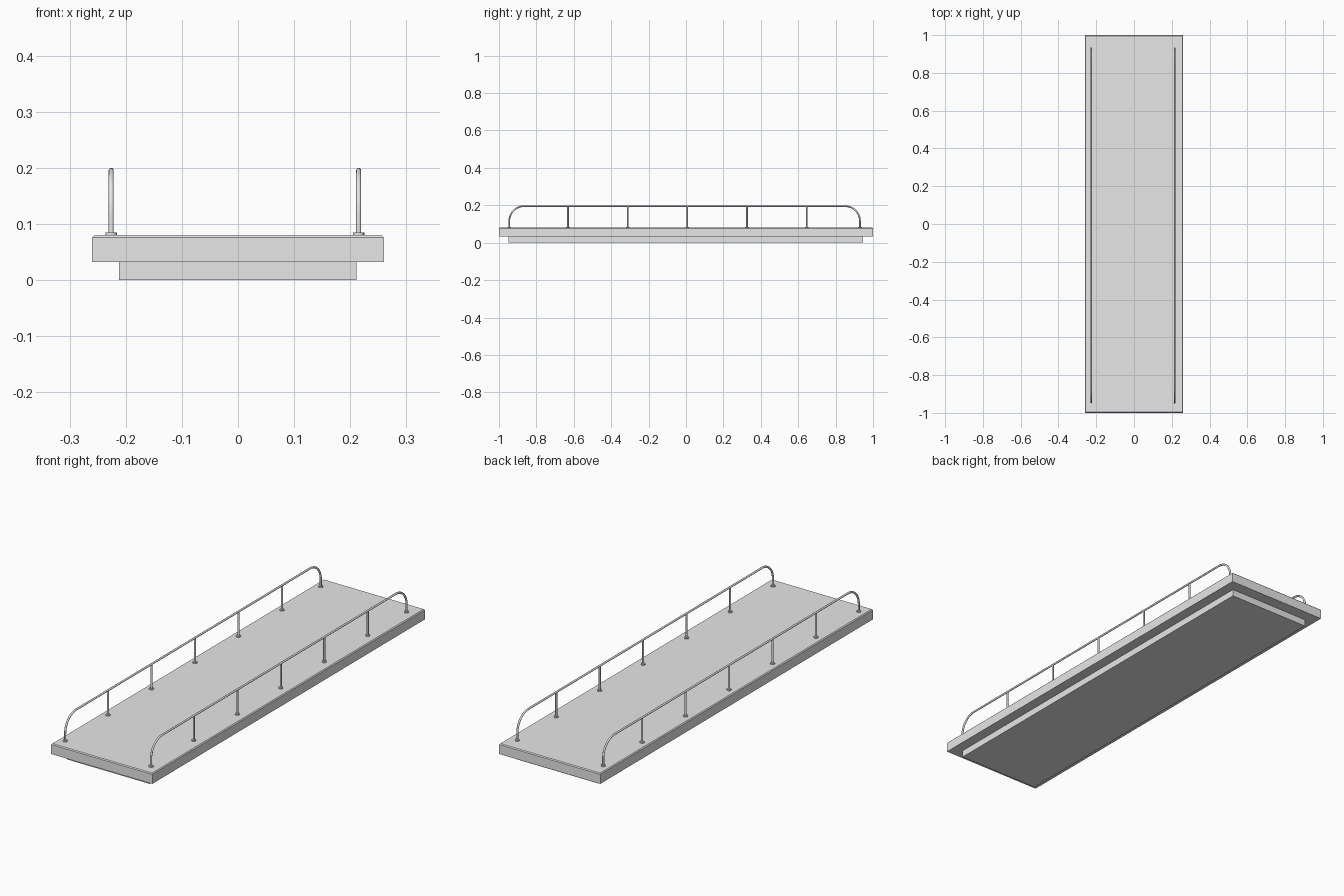
import bpy, bmesh, math
from mathutils import Vector

cube = bpy.data.objects.get("Cube")
if cube:
    bpy.data.objects.remove(cube, do_unlink=True)

grey = bpy.data.materials.new("light_grey")
grey.use_nodes = True
grey.diffuse_color = (0.8, 0.8, 0.8, 1)
grey.node_tree.nodes["Principled BSDF"].inputs["Base Color"].default_value = (0.8, 0.8, 0.8, 1)

DECK_TOP, TUBE_R, RAIL_Z, BEND = 0.08, 0.0045, 0.1955, 0.08
RAIL_FRONT, RAIL_BACK = -0.945, 0.93


def finish(obj):
    obj.data.materials.append(grey)
    return obj


def box(name, low, high):
    low, high = Vector(low), Vector(high)
    bpy.ops.mesh.primitive_cube_add(size=1, location=(low + high) / 2)
    obj = bpy.context.object
    obj.name = name
    obj.scale = high - low
    bpy.ops.object.transform_apply(location=False, rotation=False, scale=True)
    return finish(obj)


def cylinder(name, x, y, bottom, top, radius):
    bpy.ops.mesh.primitive_cylinder_add(vertices=16, radius=radius, depth=top - bottom,
                                        location=(x, y, (bottom + top) / 2))
    obj = bpy.context.object
    obj.name = name
    bpy.ops.object.shade_smooth_by_angle()
    return finish(obj)


def handrail(name, x):
    # One tube: up from the deck, round bend, long run, bend and down
    path = [(RAIL_FRONT, DECK_TOP)]
    for centre, start in ((RAIL_FRONT + BEND, math.pi), (RAIL_BACK - BEND, math.pi / 2)):
        for i in range(13):
            a = start - i / 12 * math.pi / 2
            path.append((centre + BEND * math.cos(a), RAIL_Z - BEND + BEND * math.sin(a)))
    path.append((RAIL_BACK, DECK_TOP))
    curve = bpy.data.curves.new(name, "CURVE")
    curve.dimensions = "3D"
    curve.bevel_depth = TUBE_R
    curve.bevel_resolution = 4
    spline = curve.splines.new("POLY")
    spline.points.add(len(path) - 1)
    for point, (y, z) in zip(spline.points, path):
        point.co = (x, y, z, 1)
    spline.use_smooth = True
    obj = bpy.data.objects.new(name, curve)
    bpy.context.collection.objects.link(obj)
    finish(obj)


# Lower plinth and overhanging deck
box("plinth", (-0.212, -0.95, 0), (0.211, 0.945, 0.034))
deck = box("deck", (-0.26, -1, 0.032), (0.26, 1, DECK_TOP))

# Small chamfer round the deck's top edge
bm = bmesh.new()
bm.from_mesh(deck.data)
rim = [e for e in bm.edges if all(v.co.z > 0 for v in e.verts)]
bmesh.ops.bevel(bm, geom=rim, offset=0.004, segments=1, affect="EDGES")
bm.to_mesh(deck.data)
bm.free()

# Handrails with evenly spaced posts and foot flanges
for side, x in (("right", -0.226), ("left", 0.215)):
    handrail(f"{side}_handrail", x)
    for i in range(7):
        y = RAIL_FRONT + (RAIL_BACK - RAIL_FRONT) * i / 6
        if 0 < i < 6:
            y = 0.007 + (i - 3) * 0.319
            cylinder(f"{side}_post_{i}", x, y, DECK_TOP, RAIL_Z, TUBE_R)
        cylinder(f"{side}_flange_{i}", x, y, DECK_TOP - 0.001, 0.085, 0.01)
